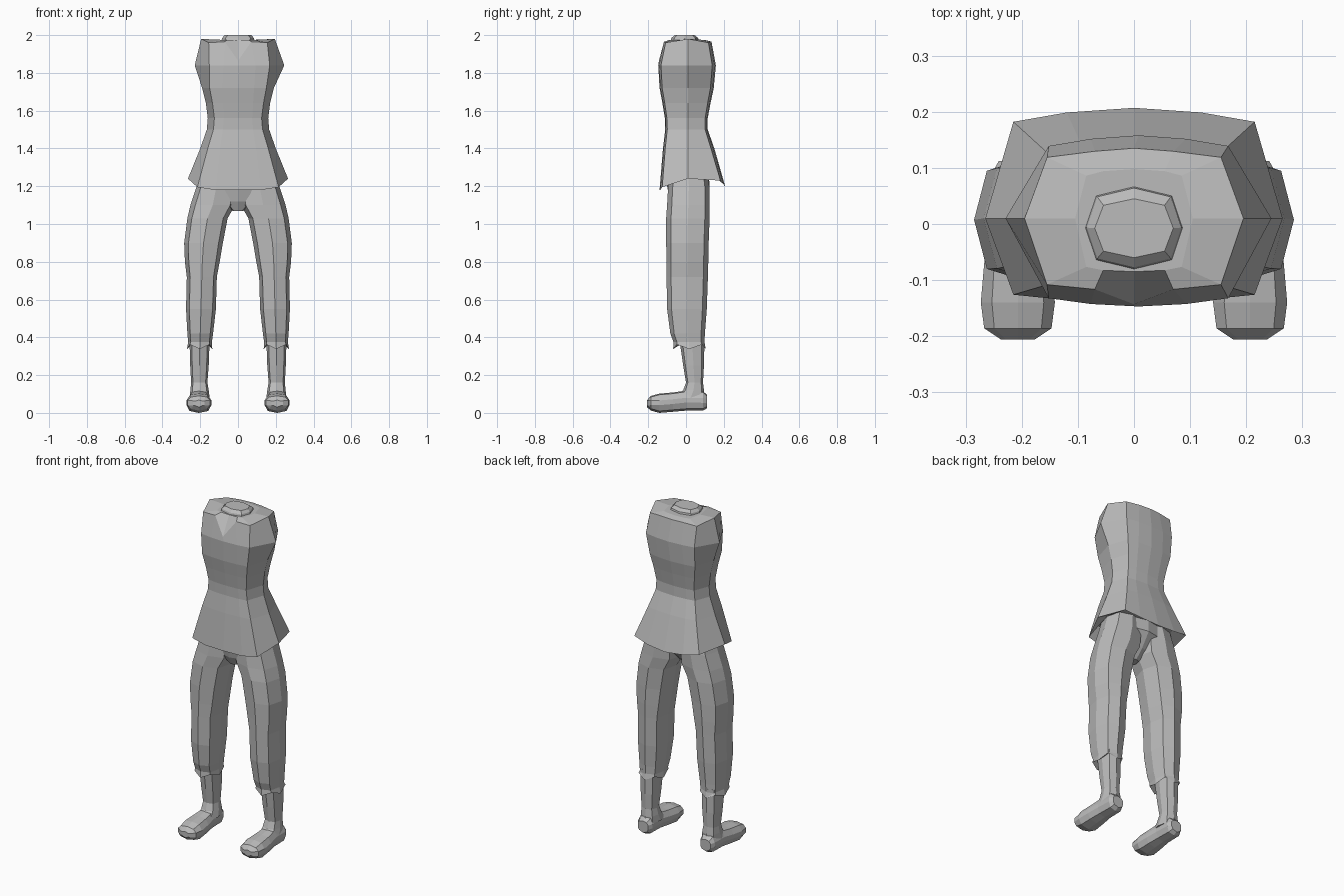
import bpy
import bmesh
import math

default = bpy.data.objects.get("Cube")
if default:
    bpy.data.objects.remove(default, do_unlink=True)

grey = bpy.data.materials.new("plain_grey")
grey.use_nodes = True
grey.diffuse_color = (.5, .5, .5, 1)
bsdf = grey.node_tree.nodes["Principled BSDF"]
bsdf.inputs["Base Color"].default_value = (.5, .5, .5, 1)
bsdf.inputs["Roughness"].default_value = .8


def loft(name, rings, cap_start=True, cap_end=True):
    """Bridge a list of equal-length rings into one flat-shaded object."""
    bm = bmesh.new()
    loops = [[bm.verts.new(p) for p in ring] for ring in rings]
    count = len(loops[0])
    for low, high in zip(loops, loops[1:]):
        for i in range(count):
            j = (i + 1) % count
            bm.faces.new((low[i], low[j], high[j], high[i]))
    if cap_start:
        bm.faces.new(loops[0][::-1])
    if cap_end:
        bm.faces.new(loops[-1])
    bmesh.ops.recalc_face_normals(bm, faces=bm.faces[:])
    mesh = bpy.data.meshes.new(name)
    bm.to_mesh(mesh)
    bm.free()
    mesh.materials.append(grey)
    obj = bpy.data.objects.new(name, mesh)
    bpy.context.collection.objects.link(obj)
    return obj


def octagon(z, x_in, x_out, y_front, y_back, jag=0):
    """Eight-sided horizontal ring filling the given extents."""
    cx, cy = (x_in + x_out) / 2, (y_front + y_back) / 2
    rx, ry = (x_out - x_in) / 2, (y_back - y_front) / 2
    ring = []
    for k in range(8):
        a = k * math.pi / 4
        swell = 1.1 if k % 2 else 1
        ring.append((cx + rx * swell * math.cos(a), cy + ry * swell * math.sin(a),
                     z + (jag if k % 2 else -jag)))
    return ring


def flip(rings, side):
    return [[(x * side, y, z) for x, y, z in ring] for ring in rings]


def torso_ring(z, y_front, y_back, x_mid, x_rim, x_side, lifts=(0,) * 7, shift=0):
    """Symmetric ring from seven points running front centre to back centre."""
    half = [(0, y_front), (x_mid, y_front * .97), (x_rim, y_front * .9),
            (x_side, .01), (x_rim, y_back * .88), (x_mid, y_back * .96), (0, y_back)]
    half = [(x, y, z + lift) for (x, y), lift in zip(half, lifts)]
    mirror = [(-x, y, h) for x, y, h in half[-2:0:-1]]
    return [(x + shift, y, h) for x, y, h in half + mirror]


# Jacket: turned-in hem, waist, chest, pointed shoulder stubs, open neckline
hem = (-.02, -.02, -.005, .04, .03, .01, 0)
collar = (-.09, .005, 0, .02, 0, .005, .005)
jacket = [
    torso_ring(1.27, -.11, .15, .1, .17, .2),
    torso_ring(1.2, -.14, .207, .12, .215, .265, hem),
    torso_ring(1.4, -.122, .15, .095, .16, .2),
    torso_ring(1.5, -.11, .115, .08, .13, .165),
    torso_ring(1.56, -.112, .115, .075, .125, .16),
    torso_ring(1.64, -.125, .13, .08, .135, .17),
    torso_ring(1.72, -.14, .147, .085, .15, .19),
    torso_ring(1.84, -.147, .158, .085, .16, .237, shift=.008),
    torso_ring(1.96, -.12, .135, .07, .155, .195, collar),
    torso_ring(1.975, -.085, .098, .055, .085, .105),
]
jacket[-2][0] = (0, -.143, 1.865)
loft("jacket", jacket)

# Neck stub
loft("neck", [
    octagon(1.96, -.09, .09, -.085, .07),
    octagon(1.985, -.084, .084, -.077, .064),
    octagon(2.0, -.07, .07, -.06, .045),
])

# Pelvis between the legs
loft("pelvis", [
    octagon(1.07, -.03, .03, -.06, .02),
    octagon(1.12, -.08, .08, -.085, .07),
    octagon(1.2, -.17, .17, -.1, .125),
    octagon(1.34, -.16, .16, -.09, .115),
])

for side, label in ((1, "left"), (-1, "right")):
    # Trouser leg, ending in a ragged cuff turned in to the shin
    trouser = [
        octagon(1.3, .01, .19, -.085, .11),
        octagon(1.19, .01, .222, -.095, .125),
        octagon(1.1, .015, .252, -.1, .125),
        octagon(1.03, .055, .268, -.105, .125),
        octagon(.9, .08, .285, -.105, .12),
        octagon(.8, .097, .281, -.103, .118),
        octagon(.72, .112, .271, -.103, .116),
        octagon(.55, .117, .275, -.1, .11),
        octagon(.42, .132, .268, -.083, .1),
        octagon(.375, .138, .264, -.066, .098),
        octagon(.35, .136, .27, -.068, .104, .012),
        octagon(.37, .16, .245, -.03, .09),
    ]
    loft(label + "_trouser_leg", flip(trouser, side))

    # Shin and ankle
    shin = [
        octagon(.39, .15, .257, -.035, .098),
        octagon(.25, .155, .253, -.015, .095),
        octagon(.16, .162, .248, 0, .09),
        octagon(.12, .155, .252, -.015, .095),
        octagon(.08, .15, .256, -.05, .1),
    ]
    loft(label + "_shin", flip(shin, side))

    # Shoe, lofted from heel to toe: depth, half width, sole and top height
    shoe = []
    for y, w, low, high in ((.112, .034, .025, .095), (.09, .047, .012, .115),
                            (0, .05, .012, .118), (-.07, .06, .006, .108),
                            (-.14, .066, 0, .102), (-.186, .06, .012, .09),
                            (-.206, .03, .03, .068)):
        cx, mid = .207, (low + high) / 2
        outline = ((0, low), (.75, low + .01), (1, mid - .01), (1, mid + .015),
                   (.7, high - .006), (0, high))
        right = [(cx + w * u, y, z) for u, z in outline]
        shoe.append(right + [(2 * cx - x, d, z) for x, d, z in right[-2:0:-1]])
    loft(label + "_shoe", flip(shoe, side))
